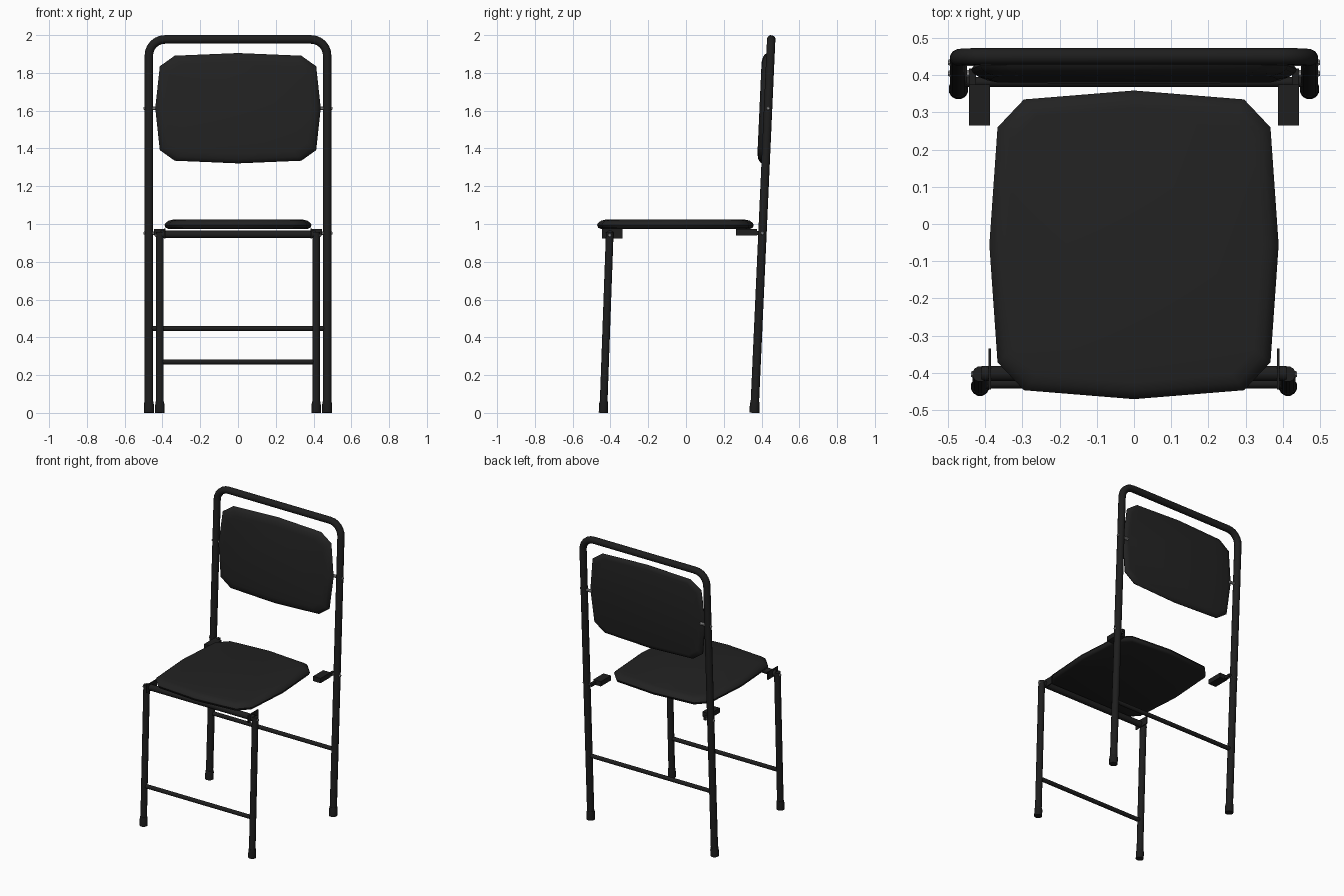
import bpy, bmesh, math
from mathutils import Vector

if "Cube" in bpy.data.objects:
    bpy.data.objects.remove(bpy.data.objects["Cube"])


def material(name, v):
    m = bpy.data.materials.new(name)
    m.diffuse_color = (v, v, v, 1)
    m.use_nodes = True
    m.node_tree.nodes["Principled BSDF"].inputs["Base Color"].default_value = m.diffuse_color
    return m


FRAME = material("black frame", 0.013)
PAD = material("black cushion", 0.016)
RUBBER = material("black rubber", 0.011)
STEEL = material("grey steel", 0.3)


def finish(name, bm, mat, angle=None):
    bmesh.ops.recalc_face_normals(bm, faces=bm.faces)
    me = bpy.data.meshes.new(name)
    bm.to_mesh(me)
    bm.free()
    me.materials.append(mat)
    ob = bpy.data.objects.new(name, me)
    bpy.context.collection.objects.link(ob)
    if angle:
        bpy.ops.object.select_all(action='DESELECT')
        bpy.context.view_layer.objects.active = ob
        ob.select_set(True)
        bpy.ops.object.shade_smooth_by_angle(angle=math.radians(angle))
    return ob


def loft(name, rings, mat, angle=None):
    """Skin a list of closed rings and cap both ends."""
    bm = bmesh.new()
    vs = [[bm.verts.new(p) for p in r] for r in rings]
    n = len(rings[0])
    for a, b in zip(vs, vs[1:]):
        for i in range(n):
            j = (i + 1) % n
            bm.faces.new((a[i], a[j], b[j], b[i]))
    bm.faces.new(vs[0][::-1])
    bm.faces.new(vs[-1])
    return finish(name, bm, mat, angle)


def tube(name, path, r, mat, n=12, normal=(0, 1, 0)):
    """Mitred round tube along a planar path; r may be one value per point."""
    path = [Vector(p) for p in path]
    radii = r if isinstance(r, (list, tuple)) else [r] * len(path)
    rings = []
    for i, p in enumerate(path):
        d0 = (path[i] - path[i - 1]).normalized() if i else None
        d1 = (path[i + 1] - path[i]).normalized() if i < len(path) - 1 else None
        d0, d1 = d0 or d1, d1 or d0
        t = (d0 + d1).normalized()
        up = Vector(normal)
        up = (up - t * up.dot(t)).normalized()
        side = t.cross(up)
        k = 1 / max(0.3, t.dot(d0))
        rings.append([p + up * radii[i] * math.cos(a) + side * radii[i] * k * math.sin(a)
                      for a in (2 * math.pi * (j + 0.5) / n for j in range(n))])
    return loft(name, rings, mat, 40)


def box(name, x, y, z, mat):
    rings = [[(x[0], y[0], h), (x[1], y[0], h), (x[1], y[1], h), (x[0], y[1], h)] for h in z]
    return loft(name, rings, mat)


def back_y(z):
    return 0.362 + 0.045 * z


def front_y(z):
    return -0.438 + 0.036 * z


# Back frame: one bent tube forming both rear legs and the top rail
BX, R, TOP, BEND = 0.472, 0.023, 1.977, 0.085
arc = [(BX - BEND + BEND * math.cos(a), TOP - BEND + BEND * math.sin(a))
       for a in (math.radians(15 * i) for i in range(7))]
half = [(BX, 0.02)] + arc
prof = half + [(-x, z) for x, z in reversed(half)]
tube("back_frame", [(x, back_y(z), z) for x, z in prof], R, FRAME, normal=(0, 1, -0.045))

# Front frame top bar and the two cross bars
tube("front_top_bar", [(-0.41, -0.402, 0.945), (0.41, -0.402, 0.945)], 0.021, FRAME)
tube("front_cross_bar", [(-0.41, front_y(0.27), 0.27), (0.41, front_y(0.27), 0.27)], 0.014, FRAME)
tube("back_cross_bar", [(-0.465, back_y(0.447), 0.447), (0.465, back_y(0.447), 0.447)], 0.014, FRAME)

for s, tag in ((-1, "left"), (1, "right")):
    # Front leg
    fx = 0.414 * s
    tube("front_leg_" + tag, [(fx, front_y(0.02), 0.02), (fx, front_y(0.957), 0.957)], 0.021, FRAME)
    # Rubber feet, slightly flared
    for kind, x, fy, r in (("front", fx, front_y, 0.025), ("back", BX * s, back_y, 0.027)):
        tube(kind + "_foot_" + tag,
             [(x, fy(0), 0), (x, fy(0.045), 0.045), (x, fy(0.06), 0.06)],
             [r, r, r * 0.9], RUBBER)
    # Brackets that carry the seat
    xs = sorted((0.387 * s, 0.444 * s))
    box("rear_bracket_" + tag, xs, (0.265, 0.375), (0.94, 0.973), FRAME)
    xs = sorted((0.425 * s, 0.444 * s))
    box("rear_bracket_tab_" + tag, xs, (0.37, 0.418), (0.943, 0.963), FRAME)
    xs = sorted((0.385 * s, 0.391 * s))
    box("front_bracket_" + tag, xs, (-0.445, -0.335), (0.922, 0.975), FRAME)
    # Bolts
    for nm, x0, x1, y, z in (("backrest_bolt_", 0.415, 0.5, back_y(1.612), 1.612),
                             ("rear_bolt_", 0.43, 0.5, back_y(0.952), 0.952),
                             ("front_bolt_", 0.385, 0.439, -0.404, 0.94)):
        tube(nm + tag, [(x0 * s, y, z), ((x1 - 0.006) * s, y, z), (x1 * s, y, z)],
             [0.01, 0.01, 0.007], STEEL, 8)


def outline(w, cw, ew, hh, ch, eh):
    """Octagon whose four long sides bulge to a mid point."""
    q = [(w, 0), (cw, ch), (ew, eh), (0, hh)]
    upper = q + [(-a, b) for a, b in q[-2::-1]]
    return upper + [(a, -b) for a, b in upper[-2:0:-1]]


def layer(pts, inset, w, h):
    return [(a * (1 - inset / w), b * (1 - inset / h)) for a, b in pts]


# Seat cushion
pts = outline(0.389, 0.367, 0.296, 0.415, 0.316, 0.391)
loft("seat", [[(a, b - 0.056, z) for a, b in layer(pts, i, 0.389, 0.415)]
              for i, z in ((0.02, 0.974), (0.006, 0.98), (0, 0.995), (0.006, 1.006),
                           (0.022, 1.018), (0.045, 1.023))], PAD, 50)

# Backrest cushion, leaning with the frame
pts = outline(0.438, 0.414, 0.335, 0.292, 0.222, 0.278)
loft("backrest", [[(a, y + 0.045 * b, 1.613 + b) for a, b in layer(pts, i, 0.438, 0.292)]
                  for i, y in ((0.03, 0.432), (0.008, 0.427), (0, 0.416), (0.006, 0.405),
                               (0.022, 0.395), (0.05, 0.389))], PAD, 50)
